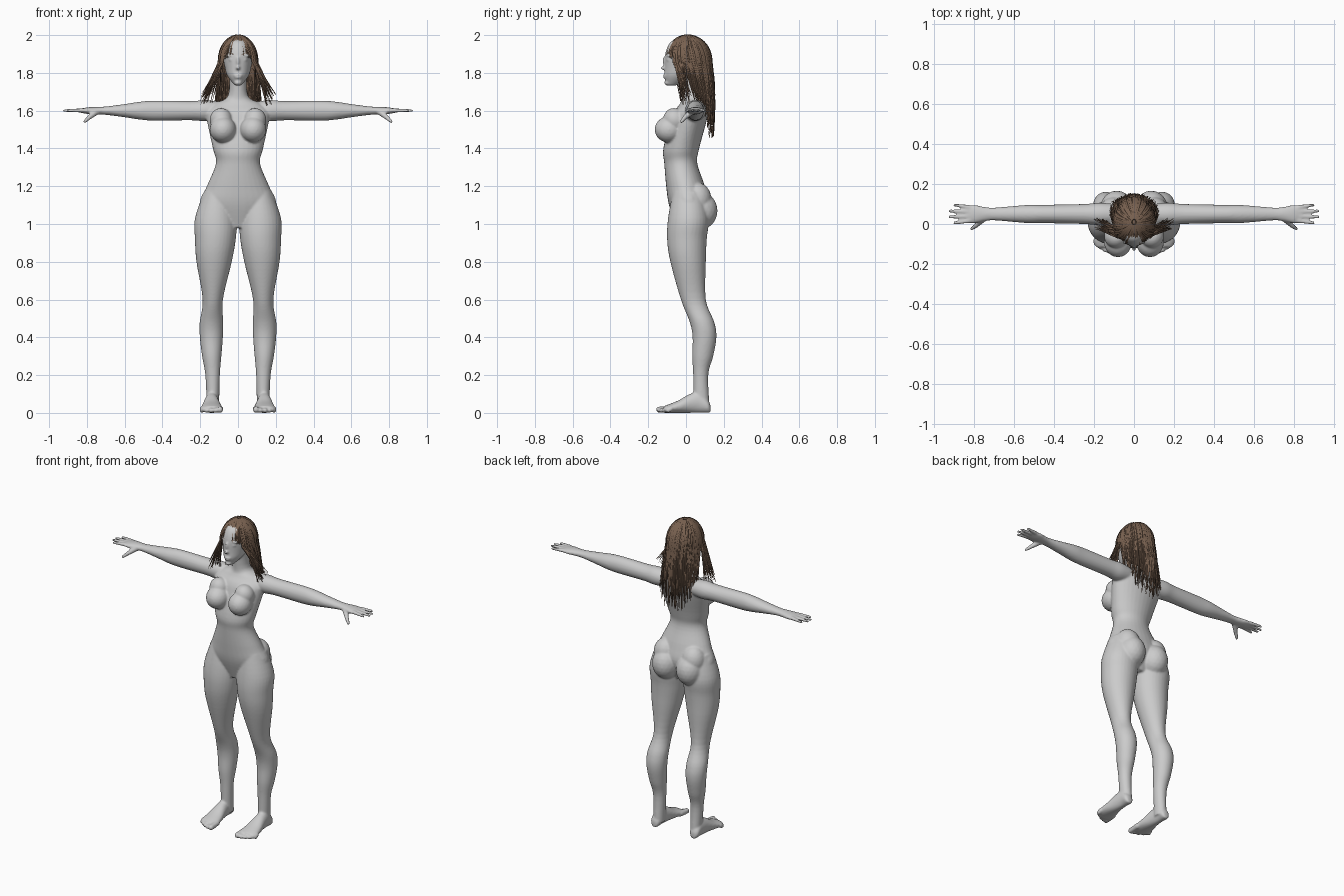
import bpy, bmesh, math, random
from mathutils import Matrix, Vector
from random import uniform

random.seed(4)
cube = bpy.data.objects.get("Cube")
if cube:
    bpy.data.objects.remove(cube)


def material(name, red, green, blue):
    mat = bpy.data.materials.new(name)
    mat.use_nodes = True
    colour = (red, green, blue, 1)
    mat.diffuse_color = colour
    mat.node_tree.nodes["Principled BSDF"].inputs["Base Color"].default_value = colour
    return mat


grey = material("plain grey", .6, .6, .6)
brown = material("hair brown", .19, .12, .08)


def add_object(name, data, mat):
    obj = bpy.data.objects.new(name, data)
    bpy.context.collection.objects.link(obj)
    data.materials.append(mat)
    return obj


def mesh_object(name, bm, mat):
    mesh = bpy.data.meshes.new(name)
    bm.to_mesh(mesh)
    bm.free()
    return add_object(name, mesh, mat)


def blend(before, start, end, after, t):
    """Smooth curve from start to end, guided by their neighbours."""
    return [q + t / 2 * (r - p + t * (2 * p - 5 * q + 4 * r - s + t * (3 * (q - r) + s - p)))
            for p, q, r, s in zip(before, start, end, after)]


def loft(bm, axis, sections, side=1, steps=5, sides=32):
    """Skin ellipses given as (position, min, max, min, max) along an axis."""
    sections = list(sections)
    padded = [sections[0], *sections, sections[-1]]
    rows = [blend(*padded[i:i + 4], step / steps)
            for i in range(len(sections) - 1) for step in range(steps)]
    rings = []
    for position, a_min, a_max, b_min, b_max in rows + [sections[-1]]:
        ring = []
        for k in range(sides):
            angle = math.tau * k / sides
            a = (a_min + a_max + (a_max - a_min) * math.cos(angle)) / 2
            b = (b_min + b_max + (b_max - b_min) * math.sin(angle)) / 2
            places = {"X": (position, a, b), "Y": (a, position, b), "Z": (a, b, position)}
            x, y, z = places[axis]
            ring.append(bm.verts.new((x * side, y, z)))
        rings.append(ring)
    for low, high in zip(rings, rings[1:]):
        for k in range(sides):
            bm.faces.new((low[k - 1], low[k], high[k], high[k - 1]))
    bm.faces.new(rings[0])
    bm.faces.new(rings[-1])


def ball(bm, centre, radii, side=1, tilt=0):
    x, y, z = centre
    place = Matrix.Translation((x * side, y, z)) @ Matrix.Rotation(tilt, 4, "X")
    bmesh.ops.create_icosphere(bm, subdivisions=3, radius=1,
                               matrix=place @ Matrix.Diagonal((*radii, 1)))


def digit(bm, start, end, thick, thin, side, beads=15):
    for n in range(beads):
        t = n / (beads - 1)
        radius = thick + (thin - thick) * t
        ball(bm, Vector(start).lerp(Vector(end), t), [radius] * 3, side)


def trunk(bm, profile):
    """Symmetric loft from rows of height, half width, front and back."""
    loft(bm, "Z", [(z, -w, w, front, back) for z, w, front, back in profile])


bm = bmesh.new()

# Torso and neck
trunk(bm, [
    (.98, .1, -.05, .07), (1.1, .2, -.09, .12), (1.2, .165, -.105, .1),
    (1.32, .117, -.115, .06), (1.4, .133, -.12, .07), (1.55, .165, -.08, .11),
    (1.6, .165, -.06, .115), (1.64, .12, -.03, .11), (1.68, .053, -.02, .09),
    (1.82, .045, -.03, .075)])

# Head, nose, lips and chin
trunk(bm, [
    (1.734, .018, -.1, -.05), (1.78, .054, -.114, .04), (1.82, .068, -.113, .08),
    (1.9, .08, -.11, .115), (1.96, .062, -.085, .09), (1.984, .03, -.04, .05)])
ball(bm, (0, -.113, 1.826), (.012, .023, .01))
ball(bm, (0, -.108, 1.85), (.009, .014, .036), tilt=.3)
for z, width in (1.787, .025), (1.775, .021):
    ball(bm, (0, -.108, z), (width, .014, .006))
ball(bm, (0, -.1, 1.747), (.02, .015, .014))

for side in (-1, 1):
    # Eyes, brow ridge, chest and hips
    ball(bm, (.033, -.09, 1.87), (.017, .014, .009), side)
    ball(bm, (.035, -.088, 1.892), (.026, .016, .007), side)
    ball(bm, (.08, -.09, 1.5), (.07, .076, .07), side)
    ball(bm, (.09, -.06, 1.55), (.06, .06, .065), side, tilt=.4)
    ball(bm, (.086, .075, 1.07), (.084, .092, .1), side)
    ball(bm, (.1, .06, 1.13), (.075, .075, .09), side)

    # Leg: height, inner, outer, front, back
    loft(bm, "Z", [
        (.03, .1, .165, .04, .125), (.2, .096, .173, .038, .118),
        (.3, .088, .19, .033, .144), (.4, .08, .202, .035, .161),
        (.48, .078, .203, .02, .15), (.6, .08, .187, -.027, .105),
        (.8, .033, .22, -.083, .105), (.92, .012, .228, -.1, .11),
        (1.03, .008, .228, -.095, .12), (1.17, .04, .18, -.07, .09)], side)

    # Foot: distance back, half width, top
    foot = [(.13, .015, .04), (.115, .03, .07), (.07, .033, .11), (.02, .04, .1),
            (-.04, .052, .066), (-.09, .059, .046), (-.115, .05, .036)]
    loft(bm, "Y", [(y, .14 - w, .14 + w, 0, top) for y, w, top in foot], side)
    for n in range(5):
        x = .095 + .024 * n
        size = .013 if n else .017
        tip = -.142 + .003 * n * n
        digit(bm, (x, -.08, .022), (x, tip, size), size, size, side)

    # Arm and palm: distance out, half depth, half height
    arm = [(.1, .05, .048), (.17, .056, .056), (.25, .05, .051), (.44, .046, .053),
           (.52, .046, .047), (.6, .04, .035), (.7, .032, .022), (.75, .036, .02),
           (.8, .046, .017), (.845, .042, .008)]
    loft(bm, "X", [(x, .05 - d, .05 + d, 1.6 - h, 1.6 + h) for x, d, h in arm], side)

    # Fingers fan out from the palm
    for n in range(4):
        offset = n - 1.5
        length = .925 - .012 * offset * offset
        digit(bm, (.825, .05 + .023 * offset, 1.602), (length, .05 + .03 * offset, 1.6),
              .0115, .008, side)
    knuckle = (.79, -.008, 1.562)
    digit(bm, (.75, .03, 1.595), knuckle, .018, .012, side)
    digit(bm, knuckle, (.812, -.024, 1.542), .012, .009, side)

body = mesh_object("body", bm, grey)

# Fuse the volumes into one soft skin
fuse = body.modifiers.new("fuse", "REMESH")
fuse.mode = "VOXEL"
fuse.voxel_size = .006
fuse.use_smooth_shade = True
soften = body.modifiers.new("soften", "SMOOTH")
soften.iterations = 5


def strands(name, paths, thickness):
    curve = bpy.data.curves.new(name, "CURVE")
    curve.dimensions = "3D"
    curve.bevel_depth = thickness
    curve.bevel_resolution = 0
    curve.use_fill_caps = True
    for path in paths:
        line = curve.splines.new("POLY")
        line.points.add(len(path) - 1)
        for i, (point, position) in enumerate(zip(line.points, path)):
            point.co = (*position, 1)
            point.radius = max(.15, 1 - (i / (len(path) - 1)) ** 3)
    add_object(name, curve, brown)


# Hair cap, open over the face
centre, radii = Vector((0, .01, 1.86)), Vector((.1, .122, .134))
bm = bmesh.new()
bmesh.ops.create_uvsphere(
    bm, u_segments=32, v_segments=20, radius=.97,
    matrix=Matrix.Translation(centre) @ Matrix.Diagonal((*radii, 1)))
opening = [v for v in bm.verts
           if v.co.z < 1.81 or (v.co.y < -.03 and v.co.z < 1.925)]
bmesh.ops.delete(bm, geom=opening, context="VERTS")
mesh_object("hair_cap", bm, brown)

# Strands run over the skull, then hang; the front ones form a short fringe
hair, count, bends = [], 380, 7
for n in range(count):
    around = math.tau * (n + random.random()) / count - math.pi
    from_front = math.pi - abs(around)
    fringe = from_front < .9
    size = uniform(.95, 1.02)
    stop = uniform(1, 1.25) + .3 * from_front if fringe else math.pi / 2
    path = []
    for k in range(bends + 1):
        t = k / bends
        down = .1 + (stop - .1) * t
        turn = around + .25 * math.sin(around) * (1 - t)
        spot = Vector((math.sin(down) * math.sin(turn),
                       math.sin(down) * math.cos(turn), math.cos(down)))
        path.append(centre + spot * radii * size)
    if not fringe:
        root = path[-1]
        back = max(0, math.cos(around))
        if from_front < 1.4:
            end = Vector((math.copysign(uniform(.14, .2), around),
                          uniform(-.03, .03), uniform(1.62, 1.7)))
        else:
            end = Vector((root.x * uniform(1, 1.3),
                          .05 + uniform(.07, .1) * math.sqrt(back),
                          1.64 - uniform(.04, .2) * back))
        for k in range(bends):
            t = (k + 1) / bends
            path.append(root.lerp(end, t))
            path[-1].y += .012 * math.sin(math.pi * t) * back
    hair.append(path)
strands("hair_strands", hair, .0075)

# Brows and lashes
lines = []
for side in (-1, 1):
    for z in (1.895, 1.874):
        lines.append([Vector((side * (.016 + .036 * t), -.104 + .018 * t * t,
                              z + .006 * math.sin(math.pi * t)))
                      for t in (0, .2, .4, .6, .8, 1)])
strands("brows_and_lashes", lines, .0022)
